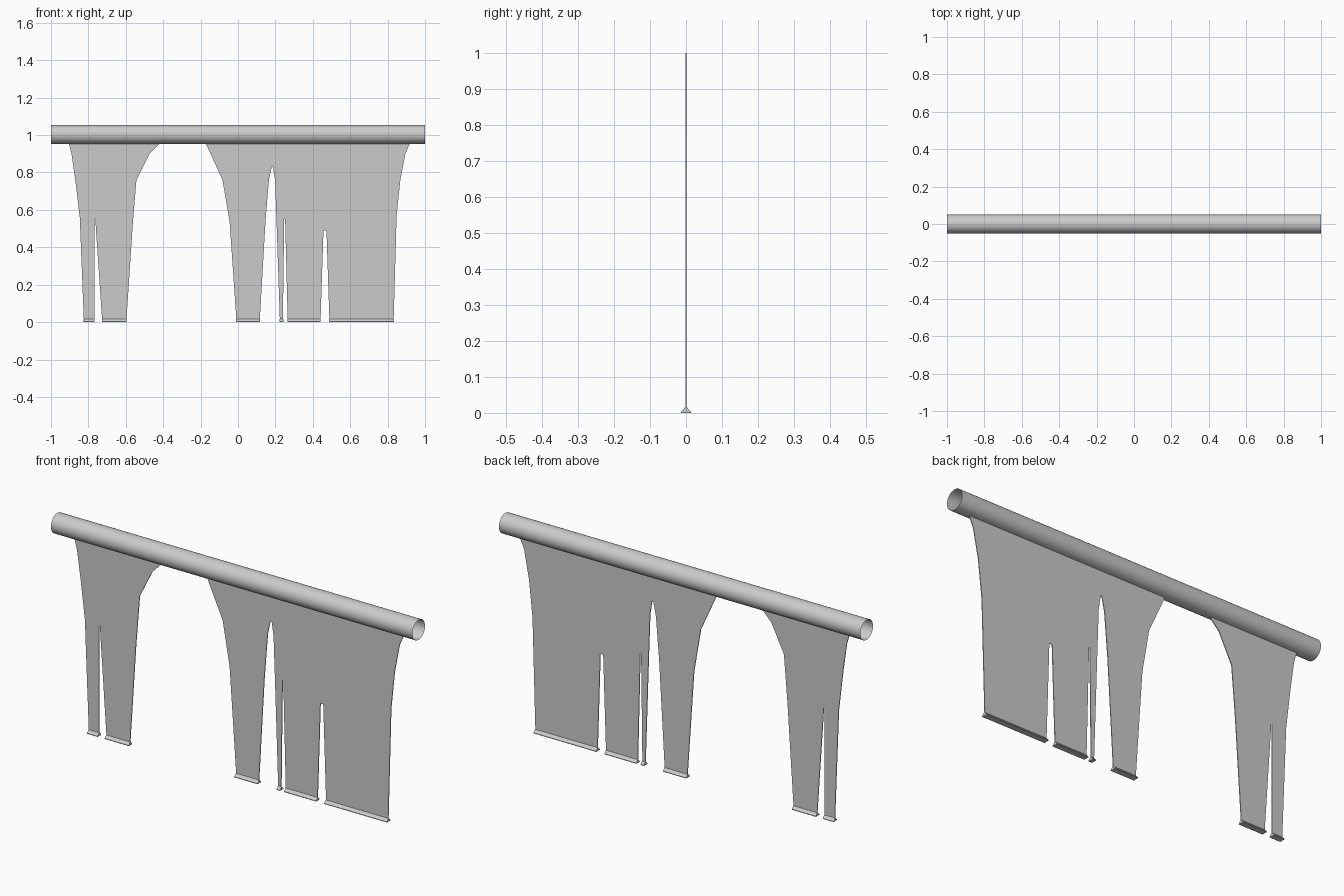
import bpy, bmesh, math
from mathutils import Matrix

if "Cube" in bpy.data.objects:
    bpy.data.objects.remove(bpy.data.objects["Cube"])


def add_object(name, bm):
    bmesh.ops.recalc_face_normals(bm, faces=bm.faces)
    mesh = bpy.data.meshes.new(name)
    bm.to_mesh(mesh)
    bm.free()
    ob = bpy.data.objects.new(name, mesh)
    bpy.context.collection.objects.link(ob)
    return ob


def prism(name, points, normal_axis, start, end):
    """Extrude a 2D profile along x (profile y,z) or y (profile x,z)."""
    bm = bmesh.new()
    if normal_axis == 'x':
        verts = [bm.verts.new((start, a, b)) for a, b in points]
        offset = (end - start, 0, 0)
    else:
        verts = [bm.verts.new((a, start, b)) for a, b in points]
        offset = (0, end - start, 0)
    face = bm.faces.new(verts)
    geom = bmesh.ops.extrude_face_region(bm, geom=[face], use_keep_orig=True)['geom']
    bmesh.ops.translate(bm, vec=offset,
                        verts=[v for v in geom if isinstance(v, bmesh.types.BMVert)])
    return add_object(name, bm)


# Open-ended top tube
bm = bmesh.new()
bmesh.ops.create_cone(bm, cap_ends=False, segments=32, radius1=0.05, radius2=0.05,
                      depth=2, matrix=Matrix.Translation((0, 0, 1.003)) @ Matrix.Rotation(math.pi / 2, 4, 'Y'))
for f in bm.faces:
    f.smooth = True
add_object("top_tube", bm)

# Thin hanging panels with slits between the legs
left_panel = [(-0.93, 1.0), (-0.906, 0.96), (-0.89, 0.90), (-0.87, 0.76), (-0.846, 0.56),
              (-0.824, 0.003), (-0.768, 0.003), (-0.768, 0.55), (-0.763, 0.55), (-0.726, 0.003),
              (-0.597, 0.003), (-0.563, 0.52), (-0.543, 0.76), (-0.473, 0.90),
              (-0.414, 0.96), (-0.37, 1.0)]
right_panel = [(-0.2, 1.0), (-0.174, 0.96), (-0.083, 0.76), (-0.045, 0.54), (-0.008, 0.003),
               (0.116, 0.003), (0.147, 0.54), (0.165, 0.76), (0.18, 0.83), (0.187, 0.83),
               (0.198, 0.76), (0.206, 0.54), (0.224, 0.003), (0.24, 0.003), (0.247, 0.55),
               (0.252, 0.55), (0.266, 0.003), (0.441, 0.003), (0.457, 0.49), (0.473, 0.49),
               (0.489, 0.003), (0.832, 0.003), (0.848, 0.57), (0.868, 0.76), (0.895, 0.90),
               (0.921, 0.96), (0.94, 1.0)]
prism("left_panel", left_panel, 'y', -0.002, 0.002)
prism("right_panel", right_panel, 'y', -0.002, 0.002)

# Flared feet along each leg's bottom edge
foot_profile = [(-0.014, 0), (0.014, 0), (0.014, 0.003), (0.002, 0.016), (-0.002, 0.016), (-0.014, 0.003)]
feet = [(-0.826, -0.767), (-0.728, -0.595), (-0.011, 0.118),
        (0.223, 0.242), (0.265, 0.442), (0.487, 0.834)]
for i, (x0, x1) in enumerate(feet):
    prism(f"foot_{i + 1}", foot_profile, 'x', x0, x1)
